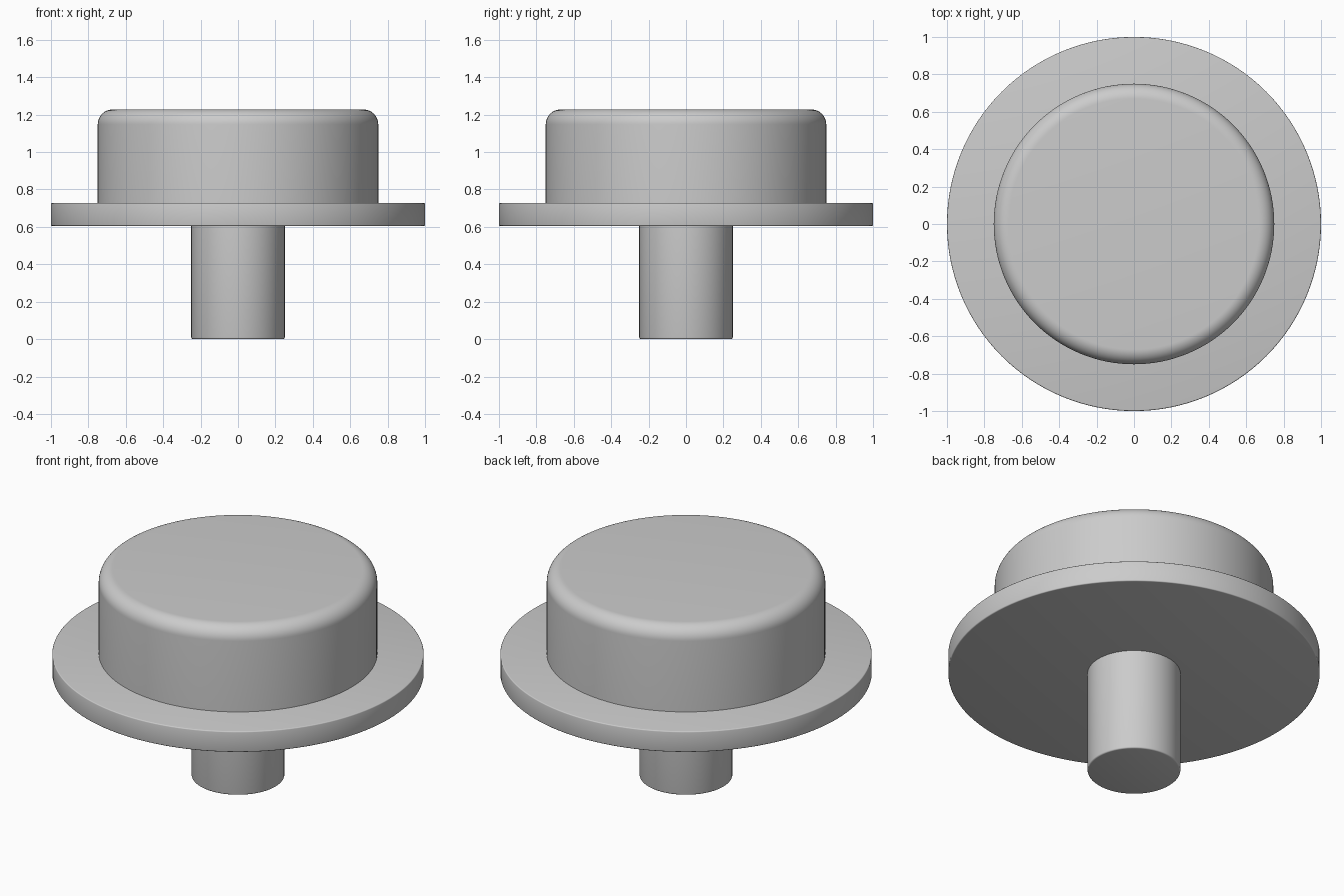
import bpy
from math import sin, cos, pi, radians

if "Cube" in bpy.data.objects:
    bpy.data.objects.remove(bpy.data.objects["Cube"], do_unlink=True)

SIDES = 128

grey = bpy.data.materials.new("plain_grey")
grey.use_nodes = True
colour = (0.6, 0.6, 0.6, 1)
grey.diffuse_color = colour
grey.node_tree.nodes["Principled BSDF"].inputs["Base Color"].default_value = colour


def corner(radius, z, fillet, start, steps):
    """Quarter-round profile points for an outer corner at (radius, z)."""
    up = 1 if start == 0 else -1
    return [(radius - fillet + fillet * cos(start + pi / 2 * i / steps),
             z - up * fillet + fillet * sin(start + pi / 2 * i / steps))
            for i in range(steps + 1)]


def turned(name, profile, close_bottom=True, close_top=True):
    """Revolve a bottom-to-top profile around the z axis."""
    verts = [(r * cos(2 * pi * s / SIDES), r * sin(2 * pi * s / SIDES), z)
             for r, z in profile for s in range(SIDES)]
    faces = []
    for ring in range(len(profile) - 1):
        a, b = ring * SIDES, (ring + 1) * SIDES
        for s in range(SIDES):
            t = (s + 1) % SIDES
            faces.append((a + s, a + t, b + t, b + s))
    if close_bottom:
        faces.append(tuple(reversed(range(SIDES))))
    if close_top:
        faces.append(tuple(range(len(verts) - SIDES, len(verts))))
    mesh = bpy.data.meshes.new(name)
    mesh.from_pydata(verts, [], faces)
    mesh.materials.append(grey)
    obj = bpy.data.objects.new(name, mesh)
    bpy.context.collection.objects.link(obj)
    bpy.ops.object.select_all(action="DESELECT")
    obj.select_set(True)
    bpy.context.view_layer.objects.active = obj
    bpy.ops.object.shade_smooth_by_angle(angle=radians(40))
    return obj


STEM_TOP, FLANGE_TOP, CAP_TOP = 0.605, 0.728, 1.228

# Stem, open where it meets the flange
turned("stem", corner(0.25, 0, 0.008, -pi / 2, 3) + [(0.25, STEM_TOP)],
       close_top=False)

# Wide flat flange
turned("flange", corner(1, STEM_TOP, 0.006, -pi / 2, 3)
       + corner(1, FLANGE_TOP, 0.006, 0, 3))

# Round cap with a filleted top rim, open where it meets the flange
turned("cap", [(0.75, FLANGE_TOP)] + corner(0.75, CAP_TOP, 0.08, 0, 12),
       close_bottom=False)
